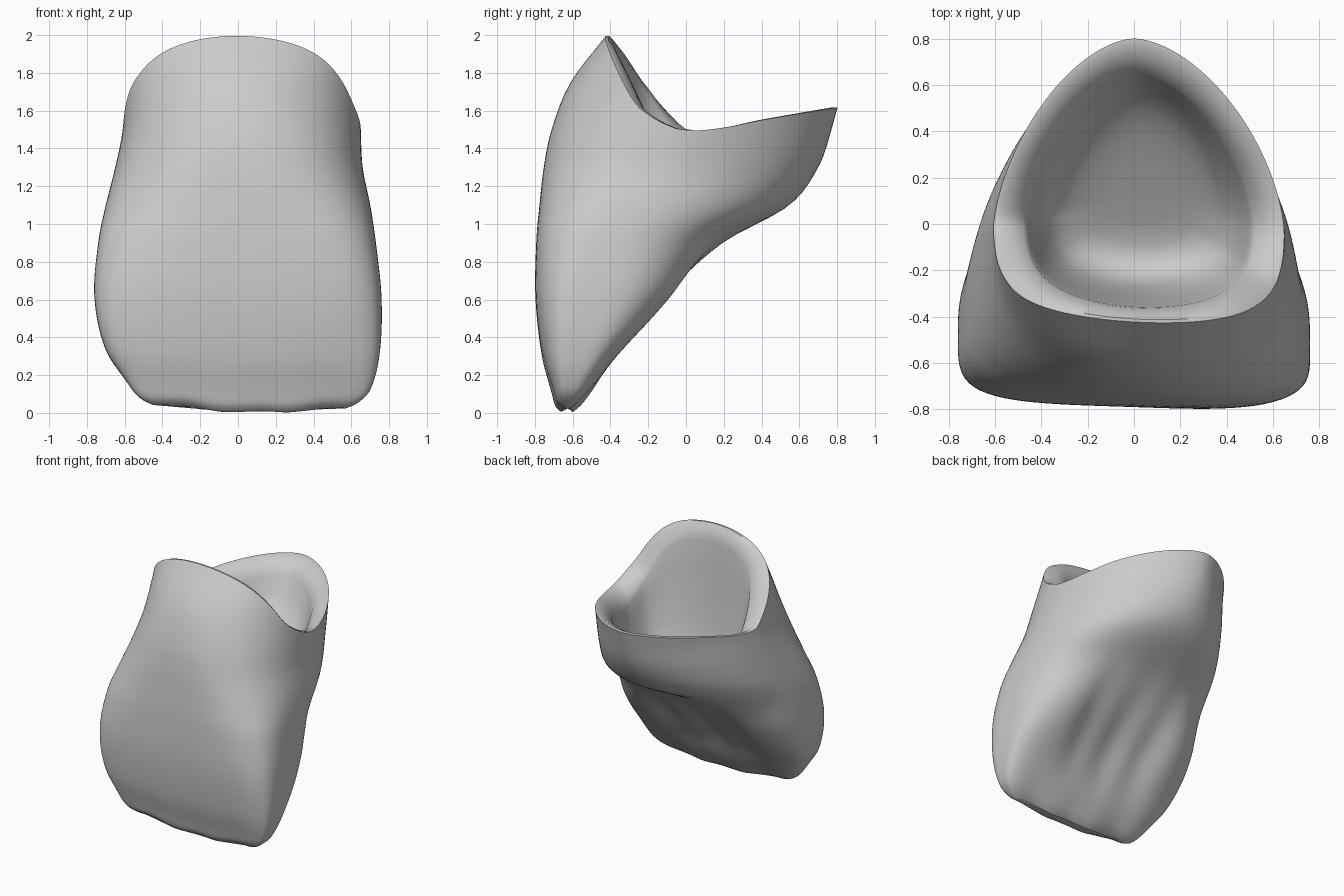
import bpy, bmesh, math

cube = bpy.data.objects.get("Cube")
if cube:
    bpy.data.objects.remove(cube)

SEGMENTS, LEVELS = 120, 44

# Horizontal sections: height, front y, back y, widest y, right x, left x, front and back squareness
SECTIONS = [
    (0.0, -.66, -.60, -.63, .45, .57, 3, 3),
    (.03, -.69, -.56, -.63, .52, .63, 3.5, 3.5),
    (.1, -.71, -.5, -.62, .58, .7, 4, 4),
    (.3, -.76, -.34, -.58, .7, .75, 4, 4),
    (.6, -.79, -.04, -.5, .76, .76, 4, 3),
    (.9, -.785, .22, -.4, .74, .73, 3.5, 2.4),
    (1.1, -.77, .55, -.25, .7, .7, 3, 2),
    (1.3, -.75, .7, -.12, .65, .66, 2.6, 1.8),
    (1.5, -.71, .77, -.05, .61, .65, 2.3, 1.7),
    (1.75, -.61, .83, -.03, .6, .64, 2, 1.7),
    (2.0, -.42, .85, 0, .6, .64, 2, 1.6),
]
# Rim height along y
RIM = [(-.45, 2.06), (-.3, 1.77), (-.2, 1.65), (-.1, 1.56), (0, 1.5),
       (.2, 1.51), (.4, 1.55), (.82, 1.62)]
# Cavity wall: scale of the lip outline, share of the way down to the floor
CAVITY = [(.97, .15), (.93, .35), (.88, .55), (.81, .75), (.72, .88),
          (.6, .95), (.45, .99), (.25, 1)]


def sample(keys, t):
    """Smooth interpolation through the rows of a table."""
    t = min(max(t, keys[0][0]), keys[-1][0])
    i = 0
    while i < len(keys) - 2 and t > keys[i + 1][0]:
        i += 1
    a, b = keys[i], keys[i + 1]
    before, after = keys[max(i - 1, 0)], keys[min(i + 2, len(keys) - 1)]
    step = b[0] - a[0]
    u = (t - a[0]) / step
    row = []
    for k in range(1, len(a)):
        m0 = (b[k] - before[k]) / (b[0] - before[0]) * step
        m1 = (after[k] - a[k]) / (after[0] - a[0]) * step
        row.append((2*u**3 - 3*u*u + 1) * a[k] + (u**3 - 2*u*u + u) * m0
                   + (3*u*u - 2*u**3) * b[k] + (u**3 - u*u) * m1)
    return row


def outline(angle, z):
    """Point of the outer surface at a given direction and height."""
    front, back, mid, right, left, n_front, n_back = sample(SECTIONS, z)
    c, s = math.cos(angle), math.sin(angle)
    n = n_front if s < 0 else n_back
    r = (abs(c) ** n + abs(s) ** n) ** (-1 / n)
    x = r * c * (left if c > 0 else right)
    y = mid + r * s * (back - mid if s > 0 else mid - front)
    if s < 0:
        y += .05 * x * s * min(z, 1)
    else:
        # hollow of the back face, with faint upright ridges
        hollow = math.exp(-((z - .55) / .28) ** 2 - (x / .4) ** 4)
        y -= .12 * s * hollow * (1 + .12 * math.cos(20 * x))
    return x, y


def rim_height(angle):
    z = 1.6
    for _ in range(40):
        x, y = outline(angle, z)
        skew = .12 * (x + .1) * min(1, max(0, -y * 4))
        z += .4 * (sample(RIM, y)[0] - skew - z)
    return z


def biting_edge(x):
    slope = .1 if x < .05 else .05
    return slope * abs(x - .05) + .008 * math.sin(17 * x)


angles = [2 * math.pi * i / SEGMENTS for i in range(SEGMENTS)]
tops = [rim_height(a) for a in angles]
rings = []

# Outer shell, from the biting edge up to the rim
for level in range(LEVELS + 1):
    t = (level / LEVELS) ** 1.4
    ring = []
    for a, top in zip(angles, tops):
        x, y = outline(a, t * top)
        ring.append((x, y, t * top + biting_edge(x) * (1 - t) ** 4))
    rings.append(ring)

# Narrow rim and sloping shoulder
CX, CY = .02, .12
edge = rings[-1]
for share, drop in ((.2, 0), (.6, .035), (.9, .08), (1, .12)):
    ring = []
    for a, (x, y, z) in zip(angles, edge):
        inset = .23 - .11 * max(0, -math.sin(a)) ** 2
        k = 1 - inset * share
        ring.append((CX + (x - CX) * k, CY + (y - CY) * k, z - drop))
    rings.append(ring)

# Cavity walls and sloping floor
lip = rings[-1]
for scale, depth in CAVITY:
    ring = []
    for x, y, z in lip:
        px, py = CX + (x - CX) * scale, CY + (y - CY) * scale
        ring.append((px, py, z * (1 - depth) + (.93 + .6 * py) * depth))
    rings.append(ring)

# Skin the rings
bm = bmesh.new()
loops = [[bm.verts.new(p) for p in ring] for ring in rings]
for low, high in zip(loops, loops[1:]):
    for i in range(SEGMENTS):
        j = (i + 1) % SEGMENTS
        bm.faces.new((low[i], low[j], high[j], high[i]))
bm.faces.new(loops[0][::-1])
bm.faces.new(loops[-1])
bmesh.ops.recalc_face_normals(bm, faces=bm.faces)
mesh = bpy.data.meshes.new("tooth_crown")
bm.to_mesh(mesh)
bm.free()
crown = bpy.data.objects.new("tooth_crown", mesh)
bpy.context.collection.objects.link(crown)

# Material
grey = bpy.data.materials.new("plain grey")
grey.use_nodes = True
color = (.6, .6, .6, 1)
grey.diffuse_color = color
grey.node_tree.nodes["Principled BSDF"].inputs["Base Color"].default_value = color
mesh.materials.append(grey)

bpy.ops.object.select_all(action='DESELECT')
crown.select_set(True)
bpy.context.view_layer.objects.active = crown
bpy.ops.object.shade_smooth_by_angle(angle=math.radians(45))
